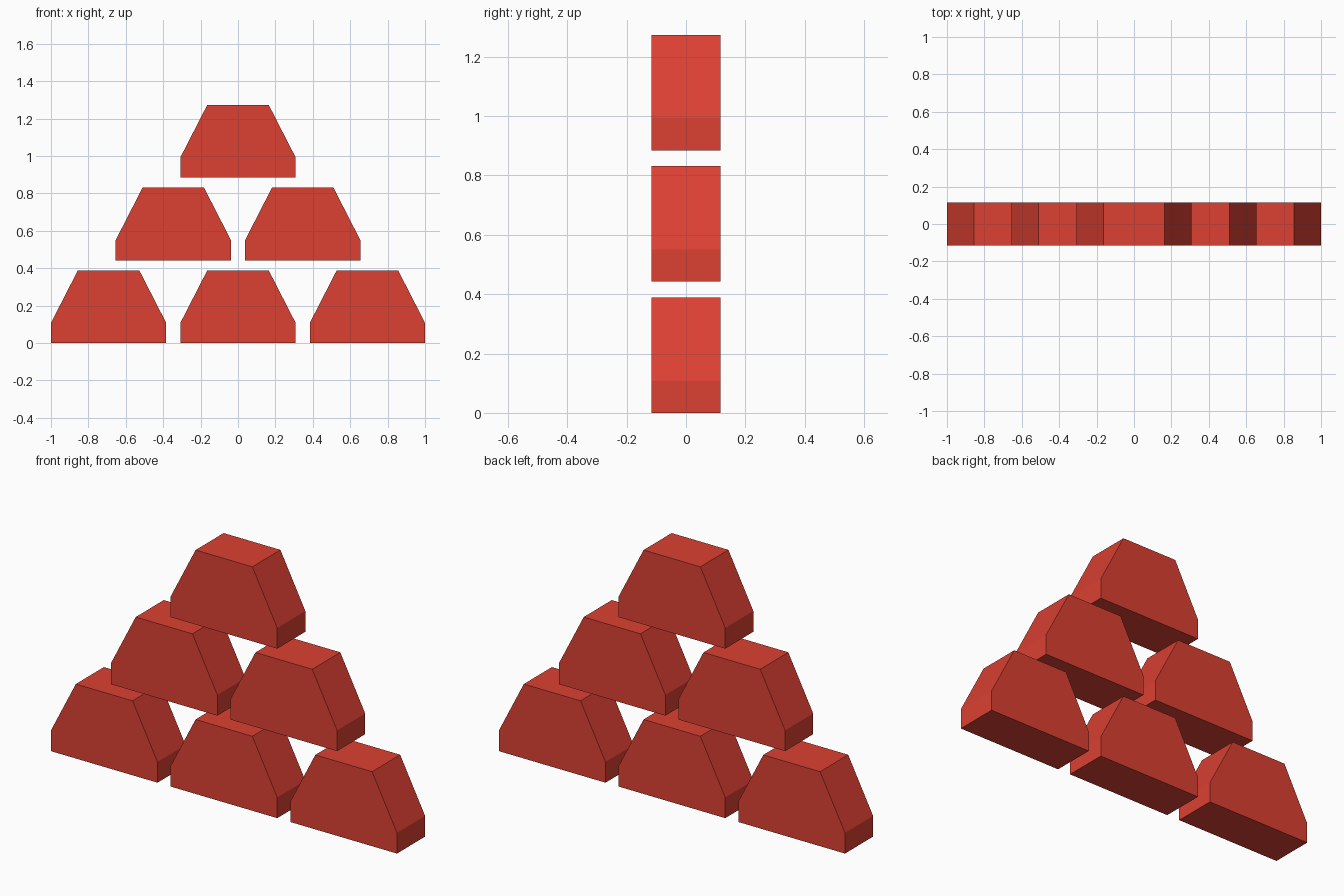
import bpy

if "Cube" in bpy.data.objects:
    bpy.data.objects.remove(bpy.data.objects["Cube"])

red = bpy.data.materials.new("brick red")
red.diffuse_color = (0.716, 0.051, 0.032, 1)
red.use_nodes = True
red.node_tree.nodes["Principled BSDF"].inputs["Base Color"].default_value = red.diffuse_color

# Block cross-section (x, z): short upright sides, then sloping shoulders
HALF_W, HALF_TOP, SHOULDER, HEIGHT, HALF_D = 0.308, 0.164, 0.108, 0.389, 0.116
STEP_X, STEP_Z = 0.692, 0.4425
PROFILE = [(-HALF_W, 0), (HALF_W, 0), (HALF_W, SHOULDER),
           (HALF_TOP, HEIGHT), (-HALF_TOP, HEIGHT), (-HALF_W, SHOULDER)]


def block_mesh():
    """Extrude the profile along y."""
    n = len(PROFILE)
    verts = [(x, y, z) for y in (-HALF_D, HALF_D) for x, z in PROFILE]
    faces = [list(range(n)), list(range(2 * n - 1, n - 1, -1))]
    faces += [[(i + 1) % n, i, n + i, n + (i + 1) % n] for i in range(n)]
    mesh = bpy.data.meshes.new("block")
    mesh.from_pydata(verts, [], faces)
    mesh.materials.append(red)
    return mesh


# Pyramid stack: three, two, one
mesh = block_mesh()
for row, count in enumerate((3, 2, 1)):
    for i in range(count):
        block = bpy.data.objects.new(f"block_row{row + 1}_{i + 1}", mesh)
        block.location = ((i - (count - 1) / 2) * STEP_X, 0, row * STEP_Z)
        bpy.context.collection.objects.link(block)
